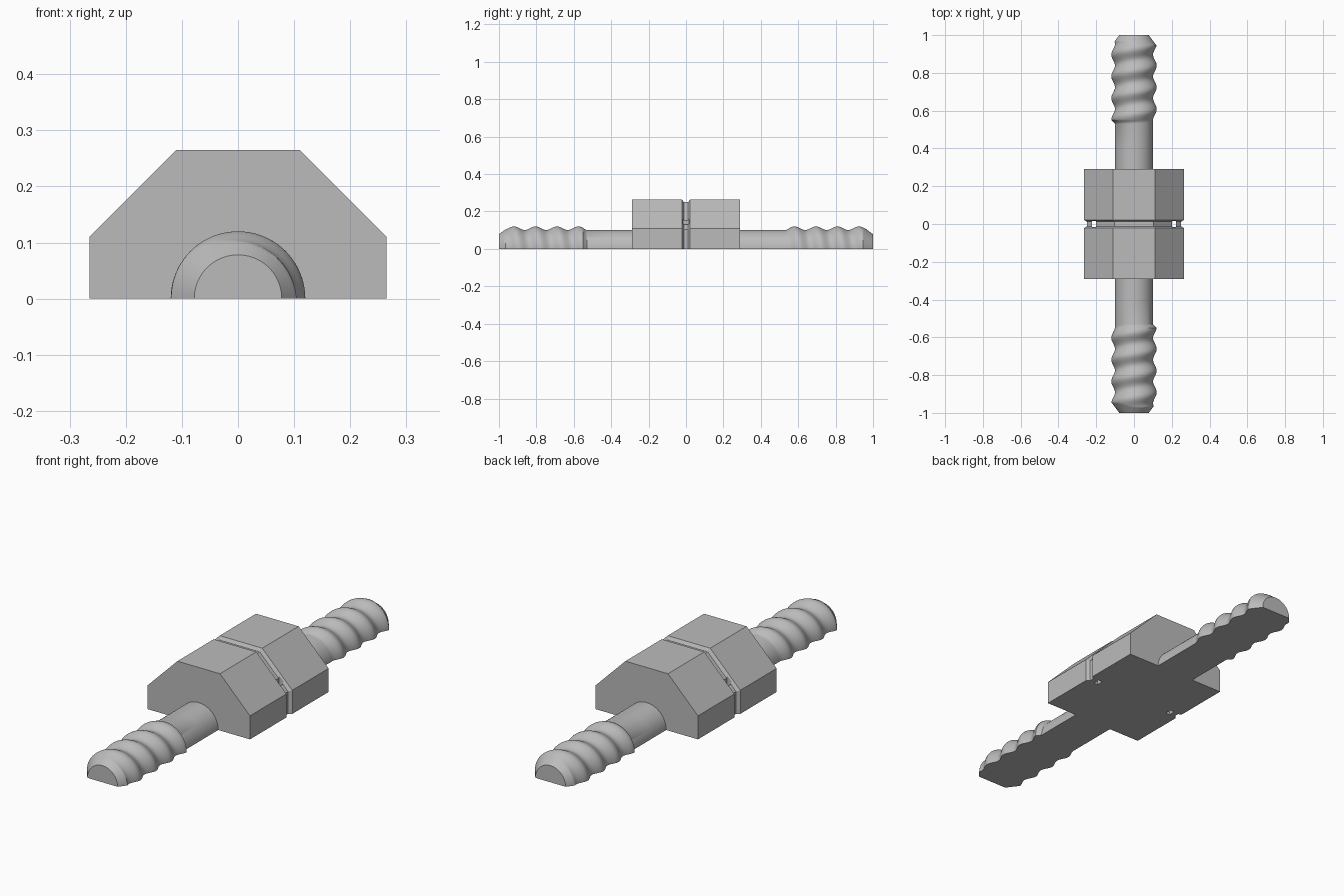
import bpy, bmesh, math

if "Cube" in bpy.data.objects:
    bpy.data.objects.remove(bpy.data.objects["Cube"])

steel = bpy.data.materials.new("light_grey")
steel.diffuse_color = (0.50, 0.50, 0.50, 1)
steel.use_nodes = True
steel.node_tree.nodes["Principled BSDF"].inputs["Base Color"].default_value = steel.diffuse_color


def loft(name, sections, cap_start=True, cap_end=True):
    """Skin a list of equal-length (x, y, z) loops, flat underside included."""
    bm = bmesh.new()
    rings = [[bm.verts.new(p) for p in s] for s in sections]
    n = len(rings[0])
    for a, b in zip(rings, rings[1:]):
        for i in range(n):
            j = (i + 1) % n
            bm.faces.new((a[i], a[j], b[j], b[i]))
    if cap_start:
        bm.faces.new(rings[0])
    if cap_end:
        bm.faces.new(rings[-1])
    bmesh.ops.recalc_face_normals(bm, faces=bm.faces)
    me = bpy.data.meshes.new(name)
    bm.to_mesh(me)
    bm.free()
    me.materials.append(steel)
    ob = bpy.data.objects.new(name, me)
    bpy.context.collection.objects.link(ob)
    return ob


# Half-octagon block with a shallow bevelled groove round its middle
def half_octagon(y, inset):
    w, k = 0.265 - inset, 0.11 - 0.414 * inset
    return [(-w, y, 0), (-w, y, k), (-k, y, w), (k, y, w), (w, y, k), (w, y, 0)]


block = loft("block", [half_octagon(y, d) for y, d in (
    (-0.29, 0), (-0.022, 0), (-0.012, 0.015),
    (0.012, 0.015), (0.022, 0), (0.29, 0))])

# Small slots through the groove near both sides
for side, x in (("left", -0.212), ("right", 0.212)):
    bpy.ops.mesh.primitive_cube_add(size=1, location=(x, 0, 0.1))
    cutter = bpy.context.object
    cutter.name = side + "_slot_cutter"
    cutter.scale = (0.022, 0.034, 0.5)
    cutter.hide_render = True
    cutter.hide_set(True)
    cut = block.modifiers.new(side + "_slot", 'BOOLEAN')
    cut.operation = 'DIFFERENCE'
    cut.solver = 'EXACT'
    cut.object = cutter

# Half-round rods: plain shank, helical thread, tapered tip
PITCH = 0.115


def radius(y, phi, crest):
    a = abs(y)
    turn = (y - crest) / PITCH * 2 * math.pi - phi
    fade = min(1, max(0, (a - 0.53) / 0.02))
    r = 0.101 + 0.019 * fade * (0.5 + 0.5 * math.cos(turn))
    return min(r, 0.078 + (1 - a) * 0.75)


def half_ring(y, crest, n=40):
    pts = []
    for i in range(n + 1):
        phi = -math.pi / 2 + math.pi * i / n
        r = radius(y, phi, crest)
        pts.append((r * math.sin(phi), y, max(0, r * math.cos(phi))))
    return pts


for name, s, crest in (("front_rod", -1, -0.575), ("back_rod", 1, 0.58)):
    ys = [0.29, 0.41, 0.53] + [0.53 + 0.47 * i / 94 for i in range(1, 95)]
    rod = loft(name, [half_ring(s * y, crest) for y in ys], cap_start=False)
    bpy.ops.object.select_all(action='DESELECT')
    rod.select_set(True)
    bpy.context.view_layer.objects.active = rod
    bpy.ops.object.shade_smooth_by_angle(angle=math.radians(30))
